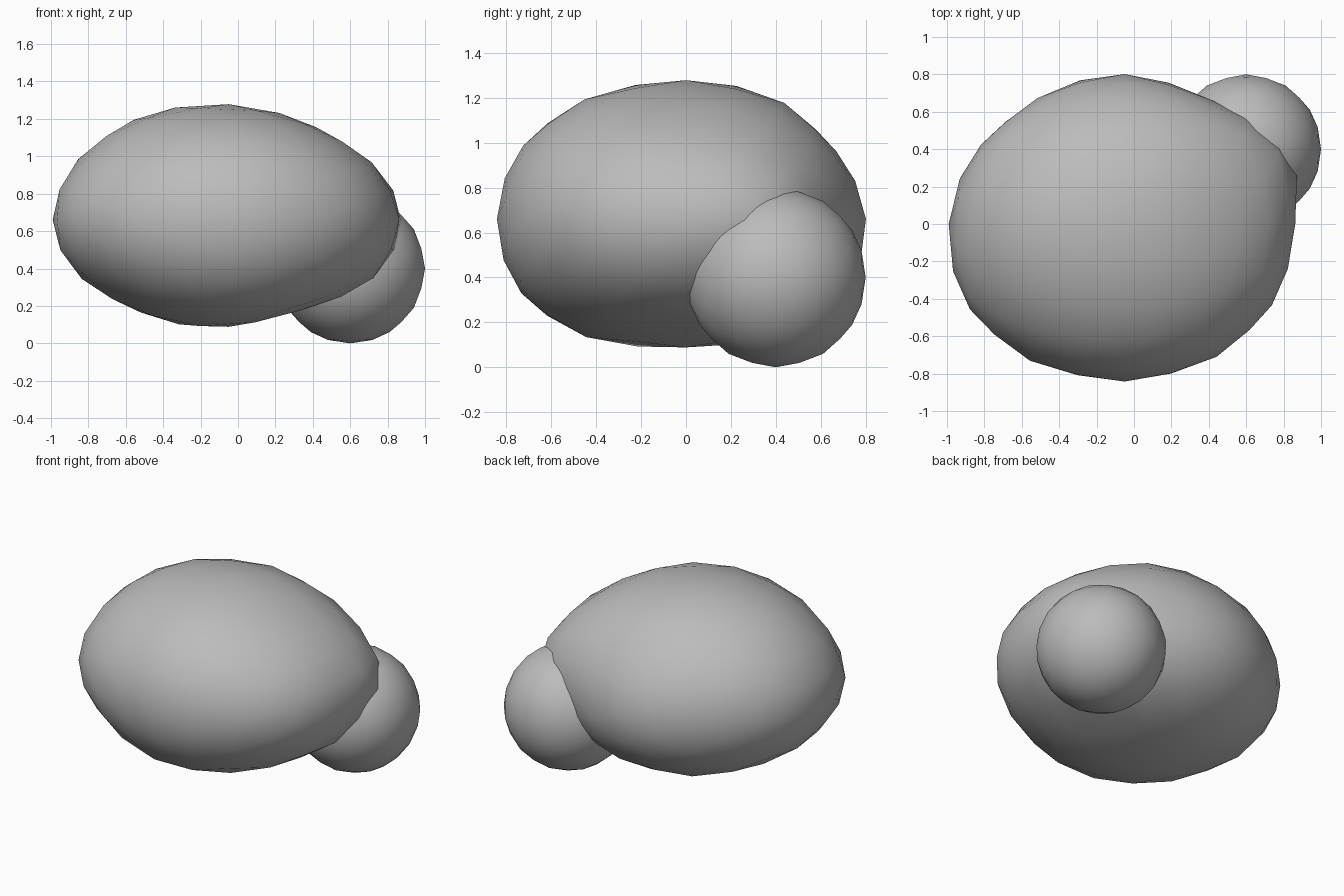
import bpy, bmesh, math
from mathutils import Vector, Matrix

if "Cube" in bpy.data.objects:
    bpy.data.objects.remove(bpy.data.objects["Cube"])

grey = bpy.data.materials.new("stone_grey")
grey.diffuse_color = (0.5, 0.5, 0.5, 1)
grey.use_nodes = True
grey.node_tree.nodes["Principled BSDF"].inputs["Base Color"].default_value = grey.diffuse_color

# Dents and bulges of the large stone: direction, amount, sharpness
BUMPS = [
    ((-0.8, -0.6, 0.0), 0.045, 6), ((0.9, 0.45, 0.0), 0.075, 16),
    ((-0.62, 0.75, 0.0), -0.045, 8), ((0.5, 0.85, 0.0), -0.06, 10),
    ((0.38, 0.0, -0.92), -0.11, 9), ((0.0, 0.8, 0.55), -0.05, 8),
    ((0.0, -0.6, 0.8), 0.035, 5), ((0.0, -0.7, -0.7), 0.045, 7),
    ((0.62, 0.0, 0.78), -0.05, 8), ((-0.48, 0.0, 0.88), 0.03, 8),
    ((0.0, 0.45, 0.9), 0.03, 12), ((1.0, 0.0, 0.0), -0.03, 12),
    ((-0.55, 0.0, -0.83), -0.04, 12),
]


def stone(name, centre, radii, bumps=()):
    """Subdivided icosahedron, stretched and pushed in or out along bump directions."""
    bm = bmesh.new()
    bmesh.ops.create_icosphere(bm, subdivisions=3, radius=1,
                               matrix=Matrix.Rotation(-math.radians(31.717), 4, 'Y'))
    for v in bm.verts:
        d = v.co.normalized()
        r = 1 + sum(a * math.exp(k * (d.dot(Vector(b).normalized()) - 1)) for b, a, k in bumps)
        v.co = Vector(c + d[i] * r * radii[i] for i, c in enumerate(centre))
    mesh = bpy.data.meshes.new(name)
    bm.to_mesh(mesh)
    bm.free()
    mesh.shade_smooth()
    mesh.materials.append(grey)
    obj = bpy.data.objects.new(name, mesh)
    bpy.context.collection.objects.link(obj)


# Large lumpy boulder and the small round stone against its back right
stone("boulder", (-0.05, 0, 0.66), (0.93, 0.83, 0.605), BUMPS)
stone("small_stone", (0.6, 0.4, 0.4), (0.4, 0.4, 0.4))
